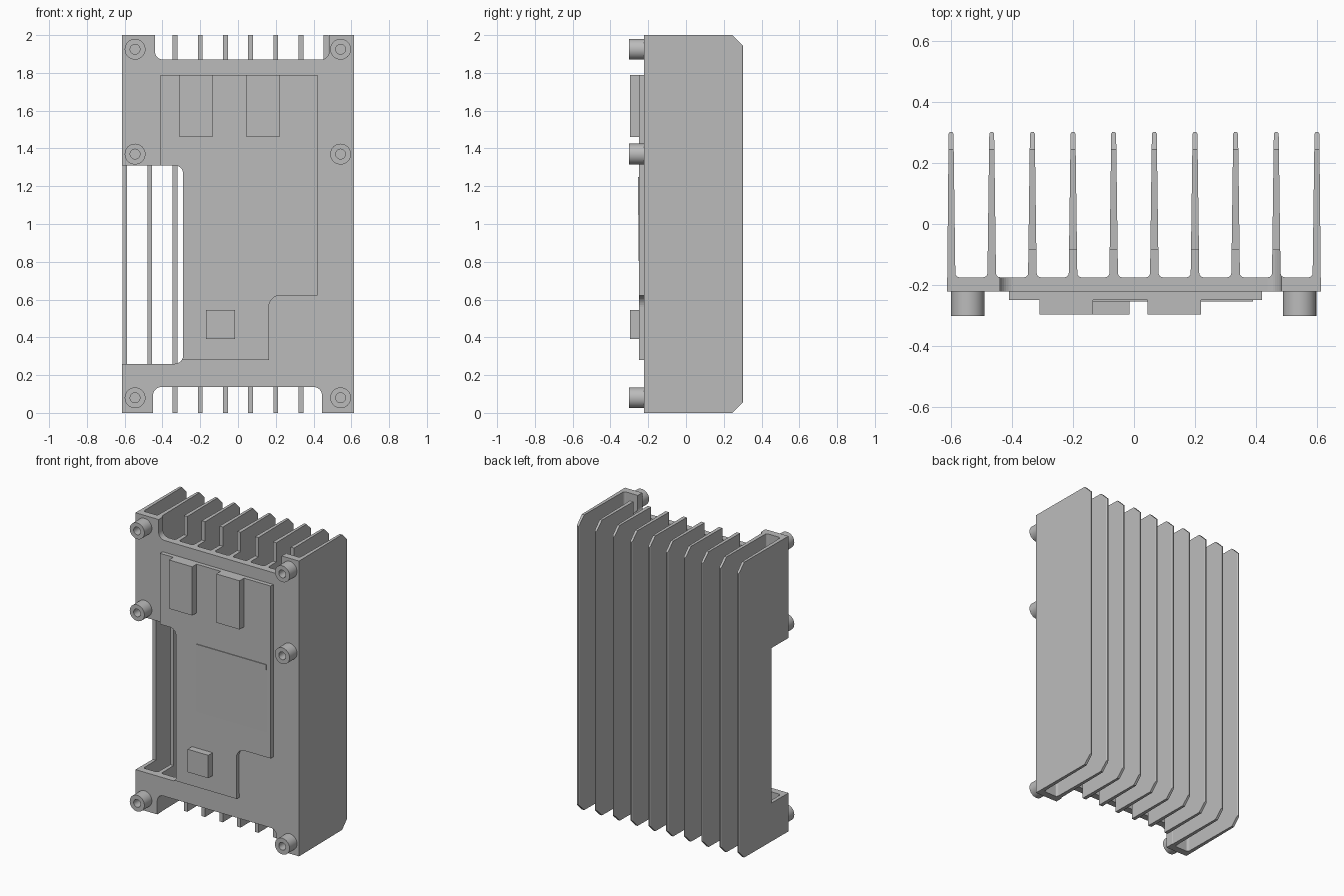
import bpy
import bmesh
import math

if "Cube" in bpy.data.objects:
    bpy.data.objects.remove(bpy.data.objects["Cube"])

metal = bpy.data.materials.new("grey_aluminium")
metal.use_nodes = True
metal.diffuse_color = (0.5, 0.5, 0.5, 1)
metal.node_tree.nodes["Principled BSDF"].inputs["Base Color"].default_value = (0.5, 0.5, 0.5, 1)


def finish(name, bm):
    bmesh.ops.recalc_face_normals(bm, faces=bm.faces)
    mesh = bpy.data.meshes.new(name)
    bm.to_mesh(mesh)
    bm.free()
    mesh.materials.append(metal)
    obj = bpy.data.objects.new(name, mesh)
    bpy.context.collection.objects.link(obj)
    return obj


def prism(name, points, offset):
    """Extrude a closed outline of 3D points along an offset."""
    bm = bmesh.new()
    face = bm.faces.new([bm.verts.new(p) for p in points])
    made = bmesh.ops.extrude_face_region(bm, geom=[face])["geom"]
    bmesh.ops.translate(bm, verts=[v for v in made if isinstance(v, bmesh.types.BMVert)], vec=offset)
    return finish(name, bm)


def arc(cx, cz, r, start, end, steps=8):
    angles = [math.radians(start + (end - start) * i / steps) for i in range(steps + 1)]
    return [(cx + r * math.cos(a), cz + r * math.sin(a)) for a in angles]


def slab(name, outline, y0, y1):
    """Extrude an x-z outline from y0 to y1."""
    return prism(name, [(x, y0, z) for x, z in outline], (0, y1 - y0, 0))


def box(name, x0, x1, z0, z1, y0, y1):
    return slab(name, [(x0, z0), (x1, z0), (x1, z1), (x0, z1)], y0, y1)


def rounded(x0, x1, z0, z1, r=0.045):
    return (arc(x1 - r, z1 - r, r, 0, 90) + arc(x0 + r, z1 - r, r, 90, 180)
            + arc(x0 + r, z0 + r, r, 180, 270) + arc(x1 - r, z0 + r, r, 270, 360))


def cut(obj, cutters):
    for cutter in cutters:
        cutter.hide_render = True
        mod = obj.modifiers.new("cut", 'BOOLEAN')
        mod.operation = 'DIFFERENCE'
        mod.solver = 'EXACT'
        mod.object = cutter
        bpy.context.view_layer.objects.active = obj
        bpy.ops.object.modifier_apply(modifier=mod.name)


FRONT, FLOOR, BACK = -0.222, -0.175, 0.302
HALF, ROOT, TIP, FILLET = 0.613, 0.014, 0.008, 0.014

# Comb cross-section: base plate with ten tapered fins
comb = [(HALF, FRONT)]
for i in range(10):
    c = 0.6 - i * 1.2 / 9
    right = [] if i == 0 else arc(c + ROOT + FILLET, FLOOR + FILLET, FILLET, 270, 180, 4)
    left = [] if i == 9 else arc(c - ROOT - FILLET, FLOOR + FILLET, FILLET, 0, -90, 4)
    tip = [(c + TIP, BACK - 0.006), (c + TIP - 0.004, BACK),
           (c - TIP + 0.004, BACK), (c - TIP, BACK - 0.006)]
    comb += right + tip + left
comb.append((-HALF, FRONT))
heat_sink = prism("finned_heat_sink", [(x, y, 0) for x, y in comb], (0, 0, 2))

# Cutters: end notches, side window and chamfers on the fin corners
window = slab("window_cutter", rounded(-0.9, -0.29, 0.26, 1.31), -0.5, -0.04)
cutters = [
    window,
    slab("top_notch_cutter", rounded(-0.44, 0.483, 1.87, 2.3), -0.5, -0.085),
    slab("bottom_notch_cutter", rounded(-0.45, 0.445, -0.3, 0.137), -0.5, -0.085),
]
for name, edge, side in (("top", 2, 1), ("bottom", 0, -1)):
    corner = [(BACK - 0.157, edge + side * 0.1), (BACK + 0.1, edge - side * 0.157),
              (BACK + 0.1, edge + side * 0.1)]
    cutters.append(prism(name + "_chamfer_cutter", [(-1, y, z) for y, z in corner], (2, 0, 0)))
cut(heat_sink, cutters)

# Raised contact pad with a stepped lower corner
pad_outline = ([(-0.41, 1.79), (-0.41, 0.28), (0.165, 0.28)]
               + arc(0.225, 0.56, 0.062, 180, 90) + [(0.42, 0.622), (0.42, 1.79)])
pad = slab("contact_pad", pad_outline, -0.25, FRONT + 0.002)
cut(pad, [window])
for cutter in cutters:
    bpy.data.objects.remove(cutter)

# Shallow wedge on the pad
prism("pad_wedge", [(-0.135, -0.249, 0.7), (-0.135, -0.249, 1.25), (-0.135, -0.255, 1.25)],
      (0.525, 0, 0))

# Contact blocks
box("upper_right_block", -0.31, -0.135, 1.46, 1.79, -0.297, -0.24)
box("upper_left_block", 0.045, 0.22, 1.46, 1.79, -0.297, -0.24)
box("lower_block", -0.17, -0.015, 0.39, 0.545, -0.297, -0.24)


def standoff(name, x, z):
    """Hollow mounting post, turned around the y axis."""
    bm = bmesh.new()
    profile = [(0.055, FRONT + 0.002), (0.055, -0.302), (0.026, -0.302), (0.026, FRONT - 0.002)]
    verts = [bm.verts.new((x + r, y, z)) for r, y in profile]
    edges = [bm.edges.new(pair) for pair in zip(verts, verts[1:])]
    bmesh.ops.spin(bm, geom=verts + edges, cent=(x, 0, z), axis=(0, 1, 0),
                   angle=math.tau, steps=32, use_duplicate=False)
    bmesh.ops.remove_doubles(bm, verts=bm.verts, dist=0.0005)
    post = finish(name, bm)
    for poly in post.data.polygons:
        poly.use_smooth = True
    post.data.set_sharp_from_angle(angle=math.radians(30))


for side, x in (("right", -0.545), ("left", 0.543)):
    for level, z in (("bottom", 0.08), ("middle", 1.37), ("top", 1.925)):
        standoff(f"{level}_{side}_standoff", x, z)
